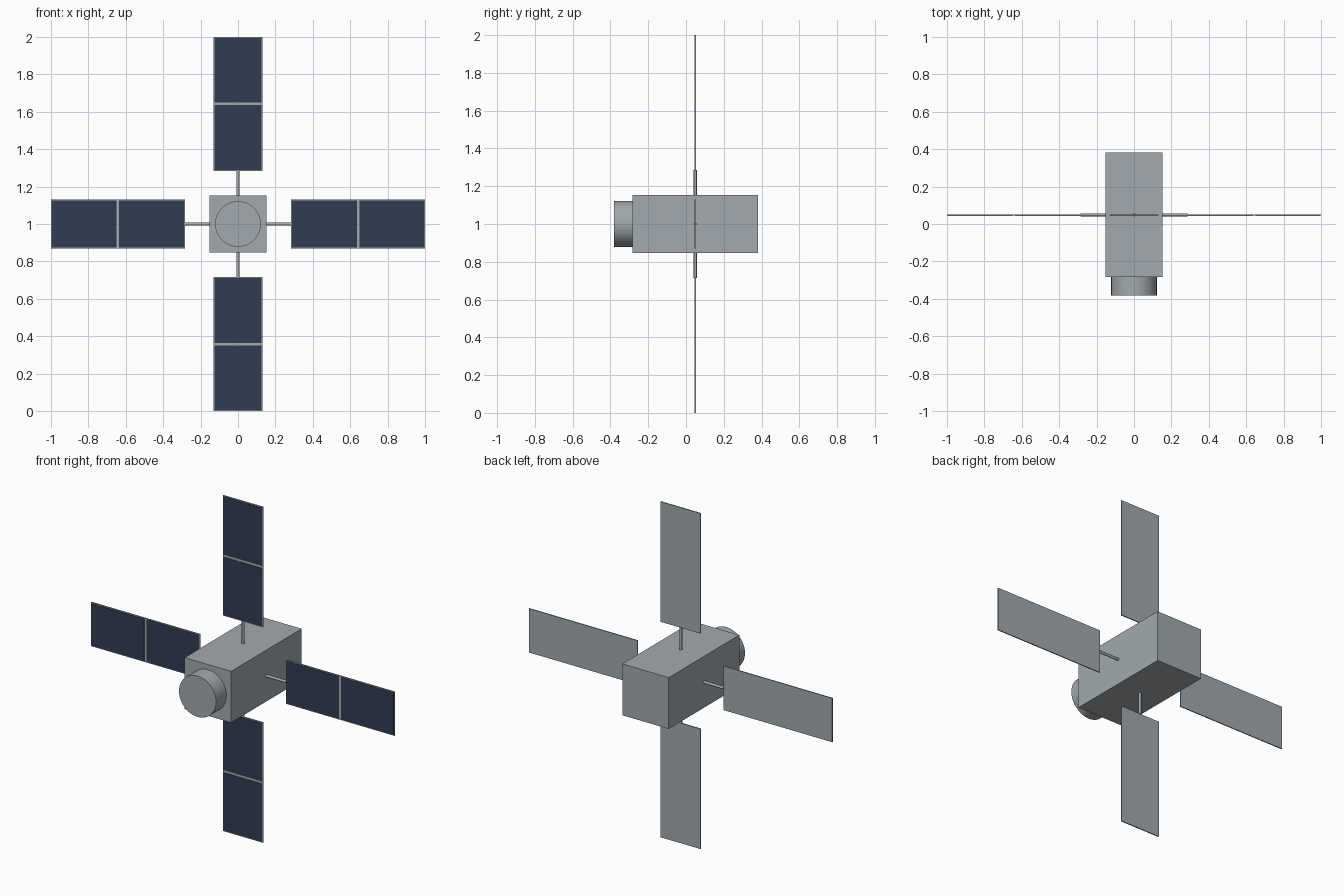
import bpy
import math
from mathutils import Matrix, Vector

cube = bpy.data.objects.get("Cube")
if cube:
    bpy.data.objects.remove(cube, do_unlink=True)

CENTRE_Z = 1.0
WING_Y = 0.049


def material(name, colour):
    mat = bpy.data.materials.new(name)
    mat.use_nodes = True
    mat.diffuse_color = (*colour, 1)
    mat.node_tree.nodes["Principled BSDF"].inputs["Base Color"].default_value = (*colour, 1)
    return mat


grey = material("satin_grey", (0.36, 0.40, 0.425))
navy = material("navy_cell", (0.028, 0.046, 0.082))


def finish(name, mat, matrix):
    """Bake the transform into the active primitive's mesh."""
    obj = bpy.context.object
    obj.name = name
    obj.data.transform(matrix)
    obj.data.materials.append(mat)
    return obj


def box(name, low, high, mat, turn=Matrix()):
    low, high = Vector(low), Vector(high)
    bpy.ops.mesh.primitive_cube_add(size=1)
    place = Matrix.Translation((low + high) / 2) @ Matrix.Diagonal((*(high - low), 1))
    return finish(name, mat, turn @ place)


def rod(name, radius, start, end, axis, sides, mat, turn=Matrix()):
    start, end = Vector(start), Vector(end)
    bpy.ops.mesh.primitive_cylinder_add(vertices=sides, radius=radius, depth=(end - start).length)
    place = Matrix.Translation((start + end) / 2) @ Matrix.Rotation(math.pi / 2, 4, axis)
    obj = finish(name, mat, turn @ place)
    bpy.ops.object.shade_smooth_by_angle(angle=math.radians(35))
    return obj


# Body and front drum
lift = Matrix.Translation((0, 0, CENTRE_Z))
box("body", (-0.153, -0.283, -0.153), (0.153, 0.381, 0.153), grey, lift)
rod("front_drum", 0.122, (0, -0.381, 0), (0, -0.28, 0), 'X', 64, grey, lift)

# Four identical wings turned about the body's long axis
INNER, OUTER, HALF_WIDTH, HALF_THICK = 0.284, 1.0, 0.131, 0.003
RIM, SEAM = 0.005, 0.007
middle = (INNER + OUTER) / 2
for i, side in enumerate(("left", "bottom", "right", "top")):
    turn = Matrix.Translation((0, WING_Y, CENTRE_Z)) @ Matrix.Rotation(i * math.pi / 2, 4, 'Y')
    rod(f"{side}_strut", 0.008, (0.15, 0, 0), (INNER + 0.002, 0, 0), 'Y', 16, grey, turn)
    box(f"{side}_panel", (INNER, -HALF_THICK, -HALF_WIDTH),
        (OUTER, HALF_THICK, HALF_WIDTH), grey, turn)
    # Solar cells on the front of the panel
    for part, a, b in (("inner", INNER + RIM, middle - SEAM), ("outer", middle + SEAM, OUTER - RIM)):
        box(f"{side}_{part}_cells", (a, -HALF_THICK - 0.002, -HALF_WIDTH + RIM),
            (b, -HALF_THICK + 0.001, HALF_WIDTH - RIM), navy, turn)
